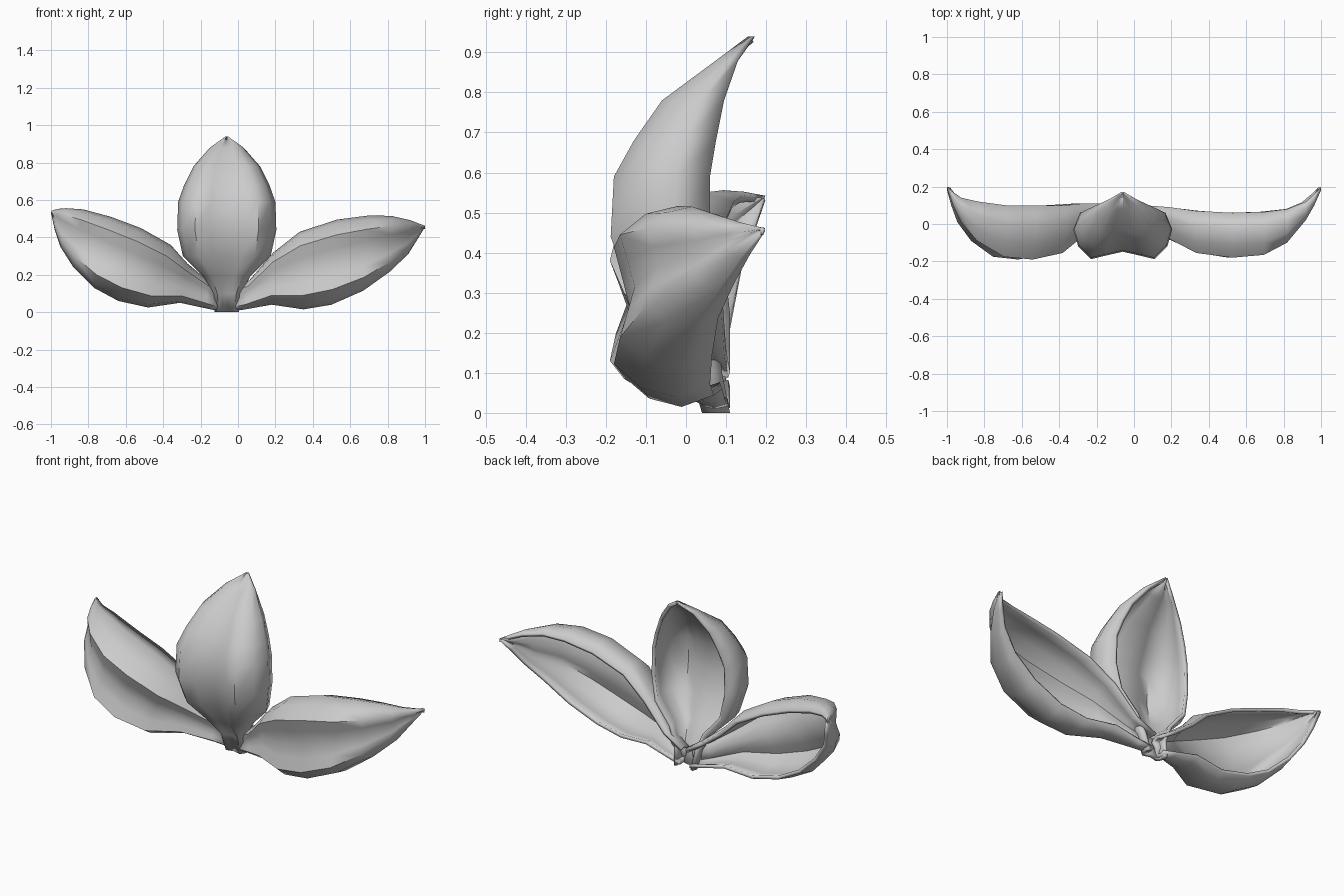
import bpy, bmesh
from mathutils import Vector

# half cross-section of a cupped petal: (sideways fraction, depth fraction), middle to rolled edge
HALF = [(0, .84), (.33, .92), (.64, 1), (.9, .72), (1, .36), (.86, 0)]
SECTION = [(-u, d) for u, d in HALF[:0:-1]] + HALF


def petal(name, rows):
    """Each row: left edge x, z, right edge x, z, front y, back y."""
    bm = bmesh.new()
    grid = []
    for ax, az, bx, bz, yf, yb in rows:
        a, b = Vector((ax, 0, az)), Vector((bx, 0, bz))
        ring = []
        for u, d in SECTION:
            p = a.lerp(b, (u + 1) / 2)
            p.y = yb + (yf - yb) * d
            ring.append(bm.verts.new(p))
        grid.append(ring)
    for r0, r1 in zip(grid, grid[1:]):
        for j in range(len(SECTION) - 1):
            bm.faces.new((r0[j], r0[j + 1], r1[j + 1], r1[j]))
    me = bpy.data.meshes.new(name)
    bm.to_mesh(me)
    bm.free()
    ob = bpy.data.objects.new(name, me)
    bpy.context.collection.objects.link(ob)
    # petal wall, grown inwards
    m = ob.modifiers.new("wall", 'SOLIDIFY')
    m.thickness = 0.018
    m.offset = -1
    bpy.ops.object.select_all(action='DESELECT')
    ob.select_set(True)
    bpy.context.view_layer.objects.active = ob
    bpy.ops.object.shade_smooth_by_angle(angle=0.9)
    return ob


# upright centre petal: height, half width, front y, back y
CENTRE = [(0, .065, .04, .11), (.1, .08, .01, .09), (.19, .125, -.06, .08),
          (.3, .235, -.14, .07), (.44, .265, -.188, .06), (.59, .26, -.18, .06),
          (.68, .228, -.13, .075), (.78, .178, -.06, .095), (.88, .09, .075, .13),
          (.94, .006, .155, .172)]
petal("centre_petal", [(-.06 - w, z, -.06 + w, z, f, b) for z, w, f, b in CENTRE])

# right petal: upper edge, lower edge, front y, back y
petal("right_petal", [
    (-.05, .11, -.03, .005, .04, .11),
    (.06, .17, .04, .015, .01, .1),
    (.19, .32, .18, .04, -.08, .09),
    (.33, .43, .35, .015, -.155, .07),
    (.53, .495, .5, .04, -.18, .06),
    (.7, .517, .67, .115, -.165, .065),
    (.82, .515, .81, .215, -.1, .08),
    (.92, .492, .91, .31, .02, .12),
    (.965, .475, .96, .39, .1, .16),
    (1, .462, .998, .452, .18, .197)])

# left petal: lower edge, upper edge, front y, back y
petal("left_petal", [
    (-.1, .005, -.07, .11, .04, .11),
    (-.17, .02, -.16, .17, .01, .11),
    (-.31, .05, -.27, .26, -.07, .11),
    (-.48, .025, -.36, .36, -.155, .1),
    (-.64, .06, -.52, .45, -.19, .1),
    (-.77, .13, -.68, .51, -.175, .1),
    (-.88, .24, -.83, .55, -.09, .12),
    (-.95, .35, -.92, .556, .01, .14),
    (-.98, .44, -.965, .552, .1, .17),
    (-1, .53, -.997, .543, .18, .198)])
